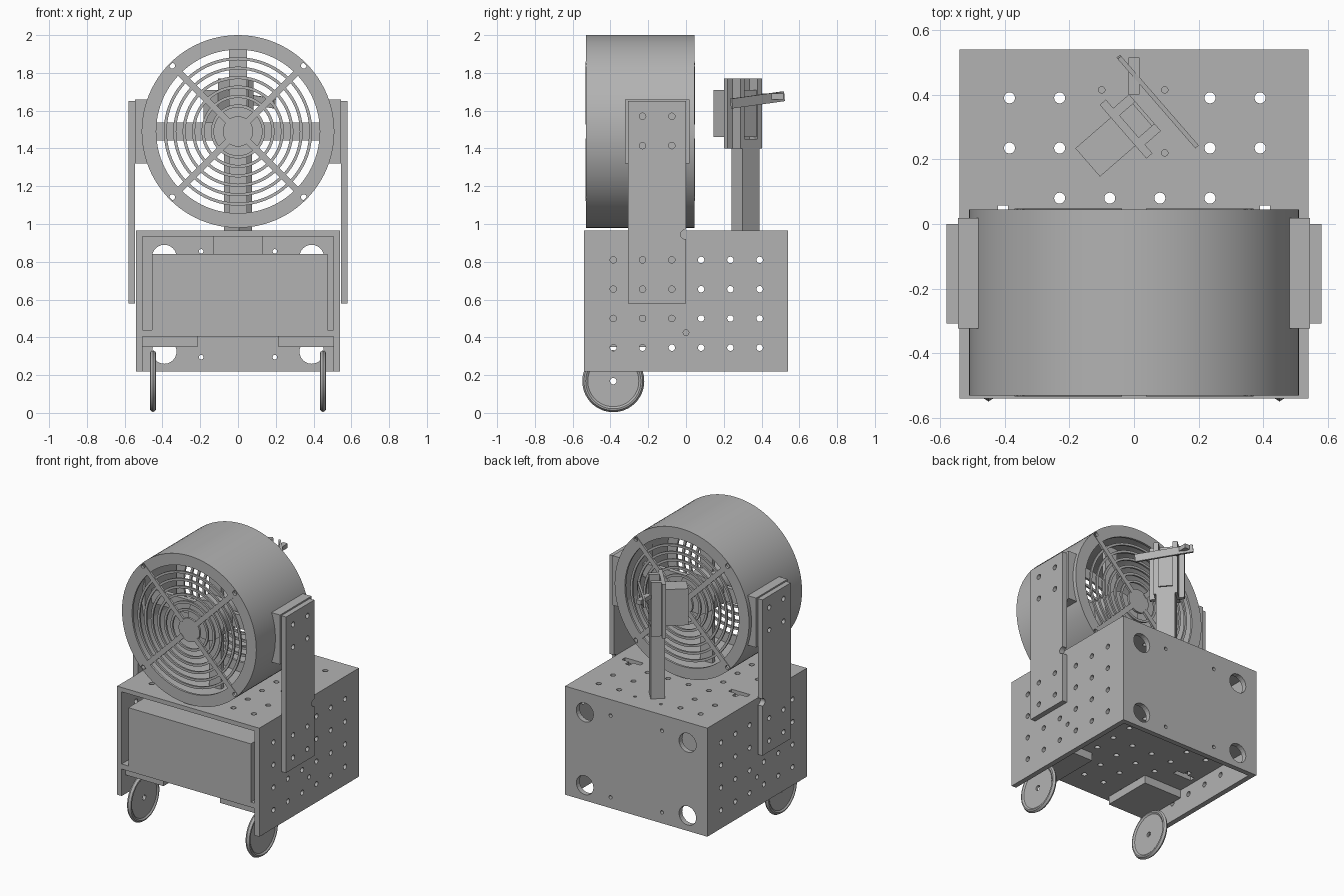
import bpy, bmesh, math
from mathutils import Matrix, Vector

cube = bpy.data.objects.get("Cube")
if cube:
    bpy.data.objects.remove(cube, do_unlink=True)

grey = bpy.data.materials.new("plain_grey")
grey.use_nodes = True
COLOUR = (0.45, 0.45, 0.45, 1)
grey.diffuse_color = COLOUR
grey.node_tree.nodes["Principled BSDF"].inputs["Base Color"].default_value = COLOUR

TURN = {"x": Matrix.Rotation(math.pi / 2, 4, "Y"),
        "y": Matrix.Rotation(-math.pi / 2, 4, "X"),
        "z": Matrix.Identity(4)}


def finish(name, bm, smooth=False):
    bmesh.ops.recalc_face_normals(bm, faces=bm.faces)
    mesh = bpy.data.meshes.new(name)
    bm.to_mesh(mesh)
    bm.free()
    mesh.materials.append(grey)
    ob = bpy.data.objects.new(name, mesh)
    bpy.context.collection.objects.link(ob)
    if smooth:
        round_off(ob)
    return ob


def round_off(ob):
    bpy.ops.object.select_all(action="DESELECT")
    ob.select_set(True)
    bpy.context.view_layer.objects.active = ob
    bpy.ops.object.shade_smooth_by_angle(angle=math.radians(30))


def box(name, x, y, z, frame=None):
    """Box from (min, max) ranges, optionally placed in a turned frame."""
    bm = bmesh.new()
    bmesh.ops.create_cube(bm, size=1)
    for v in bm.verts:
        v.co = Vector([(r[0] + r[1]) / 2 + c * (r[1] - r[0]) for r, c in zip((x, y, z), v.co)])
    if frame:
        bm.transform(frame)
    return finish(name, bm)


def lathe(name, profile, centre, axis="y", steps=96, closed=True):
    """Spin (radius, height) points about an axis through centre."""
    bm = bmesh.new()
    verts = [bm.verts.new((r, 0, h)) for r, h in profile]
    edges = [bm.edges.new(p) for p in zip(verts, verts[1:])]
    if closed:
        edges.append(bm.edges.new((verts[-1], verts[0])))
    bmesh.ops.spin(bm, geom=verts + edges, cent=(0, 0, 0), axis=(0, 0, 1),
                   angle=math.tau, steps=steps, use_duplicate=False)
    bmesh.ops.remove_doubles(bm, verts=bm.verts, dist=1e-5)
    bm.transform(Matrix.Translation(centre) @ TURN[axis])
    return finish(name, bm, True)


def ring(name, inner, outer, low, high, centre, axis="y"):
    return lathe(name, [(inner, low), (outer, low), (outer, high), (inner, high)], centre, axis)


def drill(ob, axis, holes, slots=(), depth=0.1, smooth=False):
    """Cut round holes (centre, radius) and box slots (centre, size)."""
    bm = bmesh.new()
    for centre, radius in holes:
        bmesh.ops.create_cone(bm, cap_ends=True, segments=24, radius1=radius, radius2=radius,
                              depth=depth, matrix=Matrix.Translation(centre) @ TURN[axis])
    for centre, size in slots:
        bmesh.ops.create_cube(bm, size=1, matrix=Matrix.Translation(centre) @ Matrix.Diagonal((*size, 1)))
    cutter = finish("cutter", bm)
    cutter.hide_render = True
    mod = ob.modifiers.new("holes", "BOOLEAN")
    mod.operation, mod.solver, mod.object = "DIFFERENCE", "EXACT", cutter
    mod.use_self = True
    graph = bpy.context.evaluated_depsgraph_get()
    ob.data = bpy.data.meshes.new_from_object(ob.evaluated_get(graph))
    ob.modifiers.clear()
    bpy.data.objects.remove(cutter, do_unlink=True)
    if smooth:
        round_off(ob)


# Cabinet: top panel and inner shelf share one hole grid
PITCH = [-0.385 + 0.155 * i for i in range(6)]
for name, low, high in (("cabinet_top", 0.935, 0.965), ("cabinet_shelf", 0.405, 0.44)):
    wide = 0.54 if low > 0.5 else 0.505
    panel = box(name, (-wide, wide), (-0.54, 0.54 if low > 0.5 else 0.505), (low, high))
    holes = [((x, y, low), 0.017) for x in PITCH for y in PITCH
             if not (abs(x) < 0.1 and y > 0.2) and not (abs(x) > 0.3 and abs(y) < 0.1)]
    if low > 0.5:
        holes += [((x, y, low), 0.01) for x, y in ((-0.1, 0.415), (0.095, 0.415), (0.095, 0.22))]
    slots = []
    for s in (-1, 1):
        slots += [((s * 0.405, 0.0, low), (0.14, 0.035, 0.2)), ((s * 0.405, 0.035, low), (0.032, 0.045, 0.2))]
    drill(panel, "z", holes, slots, depth=0.2)

back = box("cabinet_back", (-0.505, 0.505), (0.505, 0.54), (0.22, 0.935))
corners = [(sx, sz) for sx in (-1, 1) for sz in (-1, 1)]
drill(back, "y", [((sx * 0.39, 0.52, 0.575 + sz * 0.25), 0.065) for sx, sz in corners]
      + [((sx * 0.195, 0.52, 0.575 + sz * 0.28), 0.012) for sx, sz in corners])

# Front housing, hanging block
box("front_housing", (-0.455, 0.475), (-0.54, 0.04), (0.44, 0.84))
box("inner_block", (-0.13, 0.13), (0.2, 0.45), (0.84, 0.935))

for s, side in ((-1, "right"), (1, "left")):
    def span(a, b):
        return tuple(sorted((s * a, s * b)))

    # Cabinet side
    panel = box(side + "_side_panel", span(0.505, 0.54), (-0.54, 0.54), (0.22, 0.935))
    drill(panel, "x", [((s * 0.52, y, 0.345 + 0.155 * k), 0.017) for y in PITCH for k in range(4)]
          + [((s * 0.52, 0, 0.425), 0.015)])
    # Support arm and the saddle that holds the duct
    arm = box(side + "_arm", span(0.545, 0.58), (-0.308, 0), (0.58, 1.65))
    drill(arm, "x", [((s * 0.56, y, z), 0.017) for y in (-0.23, -0.075)
                     for z in (0.655, 0.81, 1.415, 1.57)] + [((s * 0.56, -0.004, 0.945), 0.025)])
    box(side + "_saddle", span(0.48, 0.545), (-0.323, 0.018), (1.32, 1.66))
    # Wheel and its mount
    box(side + "_wheel_mount", span(0.215, 0.505), (-0.5, -0.15), (0.35, 0.405))
    lathe(side + "_wheel", [(0.017, -0.008), (0.135, -0.008), (0.146, -0.016), (0.155, -0.014),
                            (0.164, 0), (0.155, 0.014), (0.146, 0.016), (0.135, 0.008), (0.017, 0.008)],
          (s * 0.45, -0.385, 0.168), "x", 64)

# Fan duct with a guard at each end
HUB = Vector((0, 0, 1.49))
ring("fan_duct", 0.503, 0.51, -0.53, 0.045, HUB)
for end, y in (("front", -0.53), ("rear", 0.03)):
    marks = [((HUB.x + sx * 0.348, y, HUB.z + sz * 0.348), 0.015) for sx, sz in corners]
    rim = ring(end + "_guard_rim", 0.433, 0.505, y, y + 0.015, HUB)
    drill(rim, "y", marks, smooth=True)
    for i in range(6):
        r = 0.135 + 0.05 * i
        ring(f"{end}_guard_ring_{i + 1}", r - 0.008, r + 0.008, y + 0.002, y + 0.014, HUB)
    lathe(end + "_guard_hub", [(0, y), (0.08, y), (0.08, y + 0.015), (0, y + 0.015)], HUB, closed=False)
    for i in range(4):
        frame = Matrix.Translation(HUB) @ Matrix.Rotation(math.radians(45 + 90 * i), 4, "Y")
        out = (y - 0.003, y + 0.012) if end == "front" else (y + 0.003, y + 0.018)
        spoke = box(f"{end}_guard_spoke_{i + 1}", (0.07, 0.505), out, (-0.017, 0.017), frame)
        drill(spoke, "y", marks)

# Motor and its cross struts inside the duct
lathe("motor", [(0, -0.35), (0.135, -0.35), (0.135, -0.12), (0, -0.12)], HUB, closed=False)
for i in range(4):
    frame = Matrix.Translation(HUB) @ Matrix.Rotation(math.radians(90 * i), 4, "Y")
    box(f"motor_strut_{i + 1}", (0.12, 0.503), (-0.25, -0.22), (-0.047, 0.047), frame)

# Mast behind the fan, turned about its own axis (local x along the bar)
MAST = Matrix.Translation((0, 0.315, 0)) @ Matrix.Rotation(math.radians(-49), 4, "Z")
box("mast_post", (-0.06, 0.06), (-0.045, 0.045), (0.965, 1.45), MAST)
box("head_plate", (-0.11, 0.11), (-0.045, -0.02), (1.4, 1.77), MAST)
for s, side in ((-1, "rear"), (1, "front")):
    upright = box(side + "_head_upright", tuple(sorted((s * 0.045, s * 0.075))), (-0.03, 0.045), (1.4, 1.77), MAST)
box("head_core", (-0.05, 0.05), (-0.03, 0.035), (1.46, 1.71), MAST)
box("sensor_box", (-0.058, 0.058), (-0.19, -0.045), (1.46, 1.71), MAST)
box("head_arm", (-0.017, 0.017), (0.40, 0.515), (1.66, 1.69))
BAR = MAST @ Matrix.Translation((0, 0.097, 1.657)) @ Matrix.Rotation(math.radians(6), 4, "Y")
box("cross_bar", (-0.184, 0.184), (-0.007, 0.007), (-0.026, 0.026), BAR)
